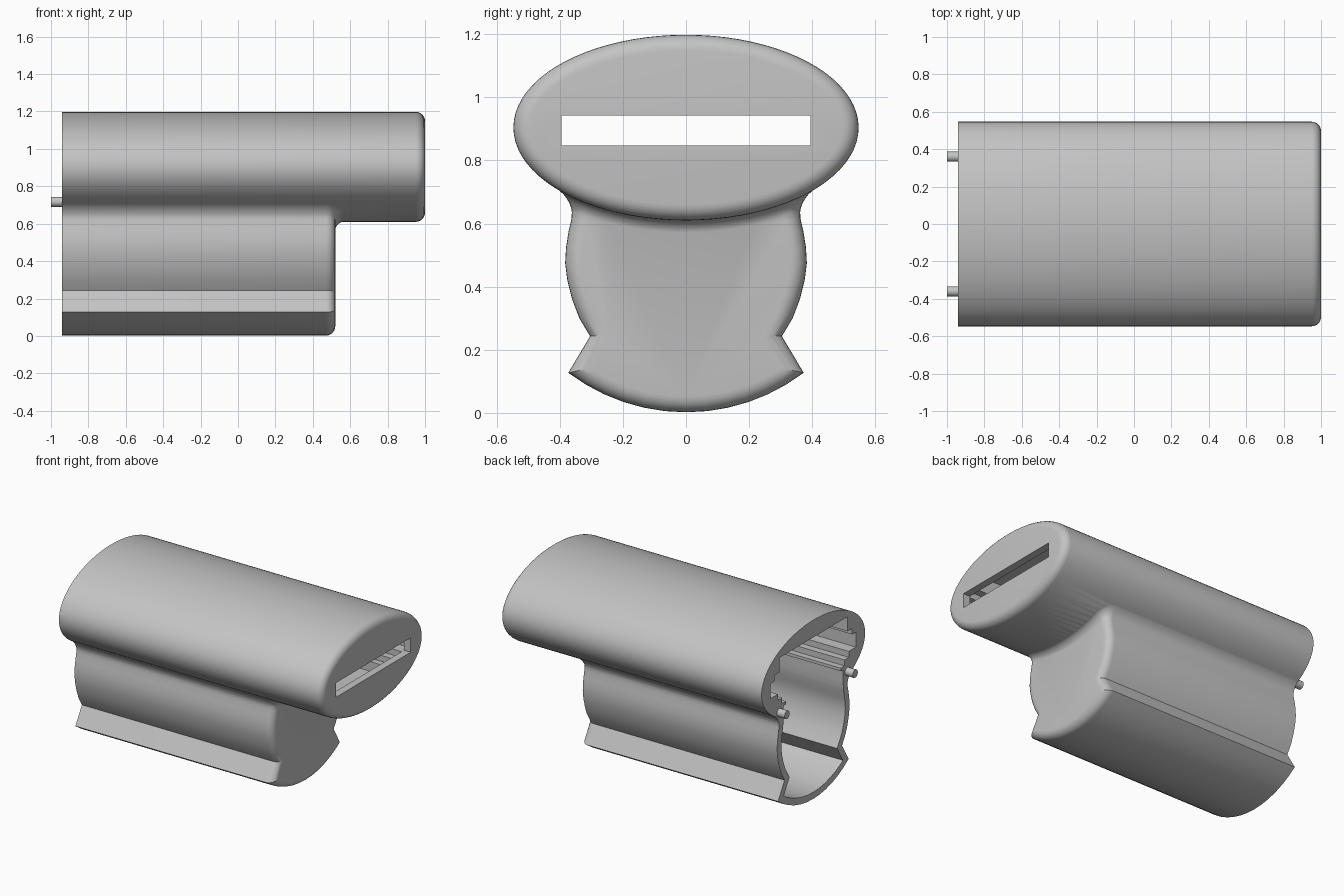
import bpy, bmesh, math
from mathutils import Vector

old = bpy.data.objects.get("Cube")
if old:
    bpy.data.objects.remove(old)

grey = bpy.data.materials.new("plain_grey")
grey.use_nodes = True
grey.diffuse_color = (0.55, 0.55, 0.55, 1)
grey.node_tree.nodes["Principled BSDF"].inputs["Base Color"].default_value = (0.55, 0.55, 0.55, 1)

BACK, ROUND = -0.942, 0.05
HALF_W, HALF_H, MID_Z = 0.547, 0.294, 0.904


def loft(name, loops):
    """Join closed loops of points into a capped solid."""
    bm = bmesh.new()
    rings = [[bm.verts.new(p) for p in loop] for loop in loops]
    n = len(rings[0])
    for a, b in zip(rings, rings[1:]):
        for i in range(n):
            j = (i + 1) % n
            bm.faces.new((a[i], a[j], b[j], b[i]))
    bm.faces.new(rings[0])
    bm.faces.new(rings[-1])
    bmesh.ops.recalc_face_normals(bm, faces=bm.faces)
    mesh = bpy.data.meshes.new(name)
    bm.to_mesh(mesh)
    bm.free()
    mesh.materials.append(grey)
    obj = bpy.data.objects.new(name, mesh)
    bpy.context.collection.objects.link(obj)
    return obj


def inset(loop, d):
    """Mitred inward offset of a counter-clockwise 2D loop."""
    out = []
    for i, p in enumerate(loop):
        p = Vector(p)
        a = (p - Vector(loop[i - 1])).normalized()
        b = (Vector(loop[(i + 1) % len(loop)]) - p).normalized()
        na, nb = Vector((-a.y, a.x)), Vector((-b.y, b.x))
        out.append(tuple(p + (na + nb) * (d / (1 + na.dot(nb)))))
    return out


def at_x(loop, x):
    return [(x, y, z) for y, z in loop]


def mirrored(half):
    """Close a +y half profile, listed bottom to top, across y = 0."""
    return half + [(-y, z) for y, z in reversed(half) if y > 0]


def rounded_bar(name, loop, front):
    steps = [k * math.pi / 12 for k in range(7)]
    return loft(name, [at_x(loop, BACK)] + [
        at_x(inset(loop, ROUND * (1 - math.cos(t))), front - ROUND * (1 - math.sin(t)))
        for t in steps])


def combine(target, other, operation):
    mod = target.modifiers.new(operation.lower(), "BOOLEAN")
    mod.operation, mod.solver, mod.object = operation, "EXACT", other
    bpy.context.view_layer.objects.active = target
    bpy.ops.object.modifier_apply(modifier=mod.name)
    bpy.data.objects.remove(other)


# Oval upper housing
oval = [(HALF_W * math.cos(k * math.tau / 80), MID_Z + HALF_H * math.sin(k * math.tau / 80))
        for k in range(80)]
body = rounded_bar("housing", oval, 1.0)

# Waisted lower housing with a flared, curved foot
radius, sweep = 0.619, math.asin(0.373 / 0.619)
foot = [(radius * math.sin(sweep * k / 6), radius * (1 - math.cos(sweep * k / 6)) + 0.002)
        for k in range(7)]
bulge = [(0.304, 0.243), (0.338, 0.3), (0.361, 0.36), (0.376, 0.42), (0.383, 0.475),
         (0.38, 0.525), (0.372, 0.575), (0.363, 0.615), (0.36, 0.66), (0.36, 0.79)]
lower = mirrored(foot + bulge)
lower_bar = rounded_bar("lower_housing", lower, 0.52)


# Concave fillet that blends the waist into the oval
def plan(d):
    pts, r, cx, cy = [(BACK, -0.361 - d)], ROUND + d, 0.468, 0.311
    pts += [(cx + r * math.sin(t), -cy - r * math.cos(t))
            for t in [k * math.pi / 12 for k in range(7)]]
    pts += [(cx + r, -cy + 2 * cy * k / 20) for k in range(1, 20)]
    pts += [(cx + r * math.cos(t), cy + r * math.sin(t))
            for t in [k * math.pi / 12 for k in range(7)]]
    return pts + [(BACK, 0.361 + d)]


def under_oval(y):
    return MID_Z - HALF_H * math.sqrt(1 - (y / HALF_W) ** 2)


loops = [[(x, y, 0.5) for x, y in plan(-0.035)]]
for k in range(7):
    t = k * math.pi / 12
    d, h = 0.052 * (1 - math.cos(t)), 0.055 * (1 - math.sin(t))
    loops.append([(x, y, under_oval(y) - h + 0.002) for x, y in plan(d)])
loops.append([(x, y, 0.83) for x, y in plan(0.045)])
fillet = loft("waist_fillet", loops)
combine(body, lower_bar, "UNION")
combine(body, fillet, "UNION")

# Hollow: lower cavity, stepped upper chamber with guide rails, and card slot
chamber = mirrored([(0.29, 0.70), (0.29, 0.765), (0.33, 0.765), (0.33, 0.805), (0.375, 0.805),
                    (0.375, 0.845), (0.45, 0.845), (0.45, 0.945), (0.41, 0.945),
                    (0.41, 0.985), (0.36, 0.985), (0.36, 1.082)])
slot = mirrored([(0.395, 0.847), (0.395, 0.943)])
for name, loop, front in (("lower_cavity", inset(lower, 0.045), 0.47),
                          ("upper_chamber", chamber, 0.95), ("card_slot", slot, 1.1)):
    combine(body, loft(name, [at_x(loop, -1.2), at_x(loop, front)]), "DIFFERENCE")

# Locating pegs on the open end
pegs = []
for side, label in ((1, "left"), (-1, "right")):
    circle = [(side * 0.36 + 0.027 * math.cos(k * math.tau / 24),
               0.717 + 0.027 * math.sin(k * math.tau / 24)) for k in range(24)]
    pegs.append(loft("peg_" + label, [at_x(circle, -1.0), at_x(circle, -0.9)]))

# Smooth shading with crisp edges
for obj in [body] + pegs:
    bpy.ops.object.select_all(action="DESELECT")
    obj.select_set(True)
    bpy.context.view_layer.objects.active = obj
    bpy.ops.object.shade_smooth_by_angle(angle=math.radians(30))
